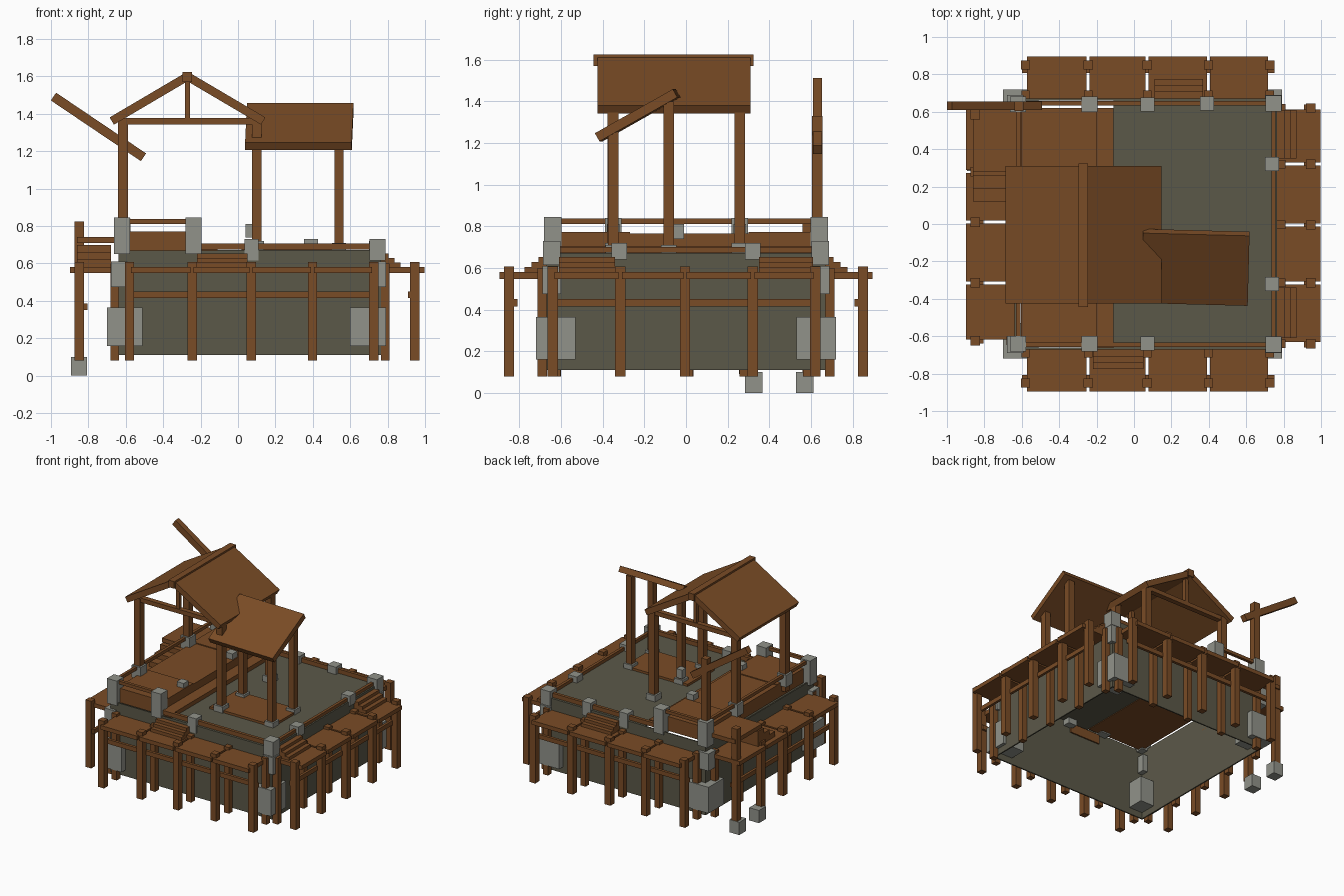
import bpy, math
from mathutils import Vector, Matrix


def material(name, col):
    m = bpy.data.materials.new(name)
    m.diffuse_color = (*col, 1)
    return m


WOOD = material("brown wood", (0.195, 0.072, 0.019))
EARTH = material("olive earth", (0.105, 0.099, 0.066))
STONE = material("grey stone", (0.285, 0.29, 0.255))


def box(name, x0, x1, y0, y1, z0, z1, mat=WOOD):
    v = [(x, y, z) for x in (x0, x1) for y in (y0, y1) for z in (z0, z1)]
    f = [(0, 1, 3, 2), (4, 6, 7, 5), (0, 4, 5, 1), (2, 3, 7, 6), (0, 2, 6, 4), (1, 5, 7, 3)]
    me = bpy.data.meshes.new(name)
    me.from_pydata(v, [], f)
    me.materials.append(mat)
    ob = bpy.data.objects.new(name, me)
    bpy.context.collection.objects.link(ob)
    return ob


def post(name, x, y, z0, z1, w=0.052, mat=WOOD):
    return box(name, x - w / 2, x + w / 2, y - w / 2, y + w / 2, z0, z1, mat)


def stone(x, y, z0, z1, w=0.085):
    return post("stone_block", x, y, z0, z1, w, STONE)


def slab(name, size, centre, axis, deg, mat=WOOD):
    sx, sy, sz = (s / 2 for s in size)
    ob = box(name, -sx, sx, -sy, sy, -sz, sz, mat)
    ob.data.transform(Matrix.Translation(Vector(centre)) @ Matrix.Rotation(math.radians(deg), 4, axis))
    return ob


# Earth mound: four walls open underneath, top covering the right part
X0, X1, Y = -0.64, 0.765, 0.67
T = 0.01
box("front_wall", X0, X1, -Y, -Y + T, 0.11, 0.67, EARTH)
box("back_wall", X0, X1, Y - T, Y, 0.11, 0.67, EARTH)
box("left_wall", X0, X0 + T, -Y, Y, 0.11, 0.67, EARTH)
box("right_wall", X1 - T, X1, -Y, Y, 0.11, 0.67, EARTH)
box("mound_top", -0.11, X1, -Y, Y, 0.66, 0.672, EARTH)

# Front and back walkways
fx = [-0.58, -0.245, 0.07, 0.398, 0.725]
for s in (-1, 1):
    for a, b in zip(fx, fx[1:]):
        ys = sorted((s * 0.665, s * 0.895))
        box("walkway_panel", a + 0.008, b - 0.008, *ys, 0.548, 0.58)
    for x in fx:
        post("walkway_post", x, s * 0.85, 0.08, 0.608, 0.05)
        post("wall_post", x, s * 0.69, 0.08, 0.6, 0.045)
    ys = sorted((s * 0.808, s * 0.83))
    box("walkway_rail", -0.6, 0.75, *ys, 0.415, 0.45)

# Side walkways
sy = [-0.64, -0.315, -0.005, 0.32, 0.62]
for a, b in zip(sy, sy[1:]):
    box("walkway_panel", 0.765, 0.998, a + 0.008, b - 0.008, 0.548, 0.58)
for y in sy:
    post("walkway_post", 0.945, y, 0.08, 0.608, 0.05)
    post("wall_post", 0.788, y, 0.08, 0.6, 0.045)
box("walkway_rail", 0.91, 0.93, -0.66, 0.64, 0.415, 0.45)
ly = [-0.625, -0.315, 0.01, 0.28, 0.585]
for a, b in zip(ly, ly[1:]):
    box("walkway_panel", -0.898, -0.63, a + 0.008, b + (0.03 if b > 0.5 else -0.008), 0.548, 0.58)
for i, y in enumerate(ly):
    low = 0.09 if i > 2 else 0.08
    post("walkway_post", -0.848, y, low, 0.825 if i == 4 else 0.608, 0.05)
    post("wall_post", -0.66, y, 0.08, 0.6, 0.045)
box("walkway_rail", -0.825, -0.805, -0.64, 0.6, 0.35, 0.385)
for y in (0.325, 0.57):
    stone(-0.85, y, 0, 0.1)

# Short steps from the walkways to the top
for i in range(3):
    z = 0.605 + i * 0.024
    d = 0.105 - i * 0.033
    box("front_step", -0.22, 0.05, -Y - d, -Y + 0.02, z - 0.026, z)
    box("back_step", 0.11, 0.37, Y - 0.02, Y + d, z - 0.026, z)
    box("right_step", X1 - 0.02, X1 + d, 0.35, 0.61, z - 0.026, z)
    box("right_step", X1 - 0.02, X1 + d, -0.61, -0.34, z - 0.026, z)

# Raised landing on the left with its stair
box("landing", -0.86, -0.6, 0.28, 0.62, 0.71, 0.742)
for i in range(3):
    box("landing_step", -0.86, -0.68, 0.12 + i * 0.07, 0.19 + i * 0.07, 0.58, 0.62 + i * 0.04)

# Raised timber platform and floors on top
box("platform_front", -0.605, -0.2, -0.64, -0.27, 0.66, 0.772)
box("platform_back", -0.605, -0.2, 0.3, 0.62, 0.66, 0.772)
box("platform_middle", -0.605, -0.2, -0.27, 0.3, 0.66, 0.765)
box("platform_lower_step", -0.2, -0.11, -0.64, 0.62, 0.655, 0.705)
box("shed_floor", 0.02, 0.57, -0.38, -0.05, 0.665, 0.69)

# Kerb rails along the top edges
for s in (-1, 1):
    y = s * 0.645
    box("low_rail", -0.2, 0.74, y - 0.012, y + 0.012, 0.675, 0.708)
    box("high_rail", -0.6, -0.25, y - 0.012, y + 0.012, 0.812, 0.837)
box("low_rail", 0.735, 0.757, -0.62, 0.62, 0.675, 0.7)
for a, b in ((-0.62, -0.33), (0.28, 0.62), (-0.33, 0.28)):
    box("high_rail", -0.63, -0.608, a, b, 0.812, 0.837)

# Stones on the rim
for s in (-1, 1):
    stone(-0.62, s * 0.64, 0.65, 0.845)
    stone(-0.237, s * 0.64, 0.65, 0.845)
    stone(0.073, s * 0.64, 0.615, 0.73, 0.075)
    stone(0.745, s * 0.645, 0.615, 0.73)
    stone(0.738, s * 0.32, 0.64, 0.72, 0.075)
stone(0.39, 0.645, 0.62, 0.73, 0.075)

# Corner stones: large low block and smaller one above
for s in (-1, 1):
    for x, xs in ((-0.605, -0.635), (0.695, 0.745)):
        stone(x, s * 0.625, 0.16, 0.365, 0.19)
        stone(xs, s * 0.645, 0.475, 0.61, 0.09)

# Gabled roof on four posts
for y in (-0.35, 0.258):
    post("roof_post", -0.615, y, 0.7, 1.37)
    post("roof_post", 0.1, y, 0.67, 1.37)
    stone(-0.615, y, 0.745, 0.84, 0.08)
    stone(0.1, y, 0.665, 0.72, 0.08)
    stone(-0.237, y, 0.75, 0.81, 0.06)
    box("tie_beam", -0.64, 0.12, y - 0.02, y + 0.02, 1.343, 1.377)
    box("king_post", -0.284, -0.256, y - 0.015, y + 0.015, 1.37, 1.59)
stone(0.065, -0.035, 0.74, 0.81, 0.05)
L = 0.47
A = 30.5
for s in (-1, 1):
    c = (-0.27 + s * (L / 2) * math.cos(math.radians(A)), -0.058,
         1.6 - (L / 2) * math.sin(math.radians(A)))
    slab("roof_slope", (L, 0.735, 0.045), c, 'Y', s * A)
box("ridge_beam", -0.296, -0.245, -0.443, 0.323, 1.57, 1.625)

# Lean-to roof on the right
for x, y, z in ((0.54, -0.35, 1.255), (0.54, -0.083, 1.4), (0.1, -0.083, 1.4)):
    post("shed_post", x, y, 0.67, z, 0.05)
    stone(x, y, 0.665, 0.71, 0.075)
roof = slab("shed_roof", (0.57, 0.43, 0.045), (0, 0, 0), 'X', 29.5)
roof.data.transform(Matrix.Translation((0.328, -0.232, 1.333)) @ Matrix.Rotation(math.radians(-1.5), 4, 'Z'))

# Lone post with slanted beam at the back left corner
post("mast", -0.615, 0.63, 0.8, 1.33, 0.05)
slab("slanted_beam", (0.58, 0.044, 0.05), (-0.746, 0.632, 1.33), 'Y', 34)
